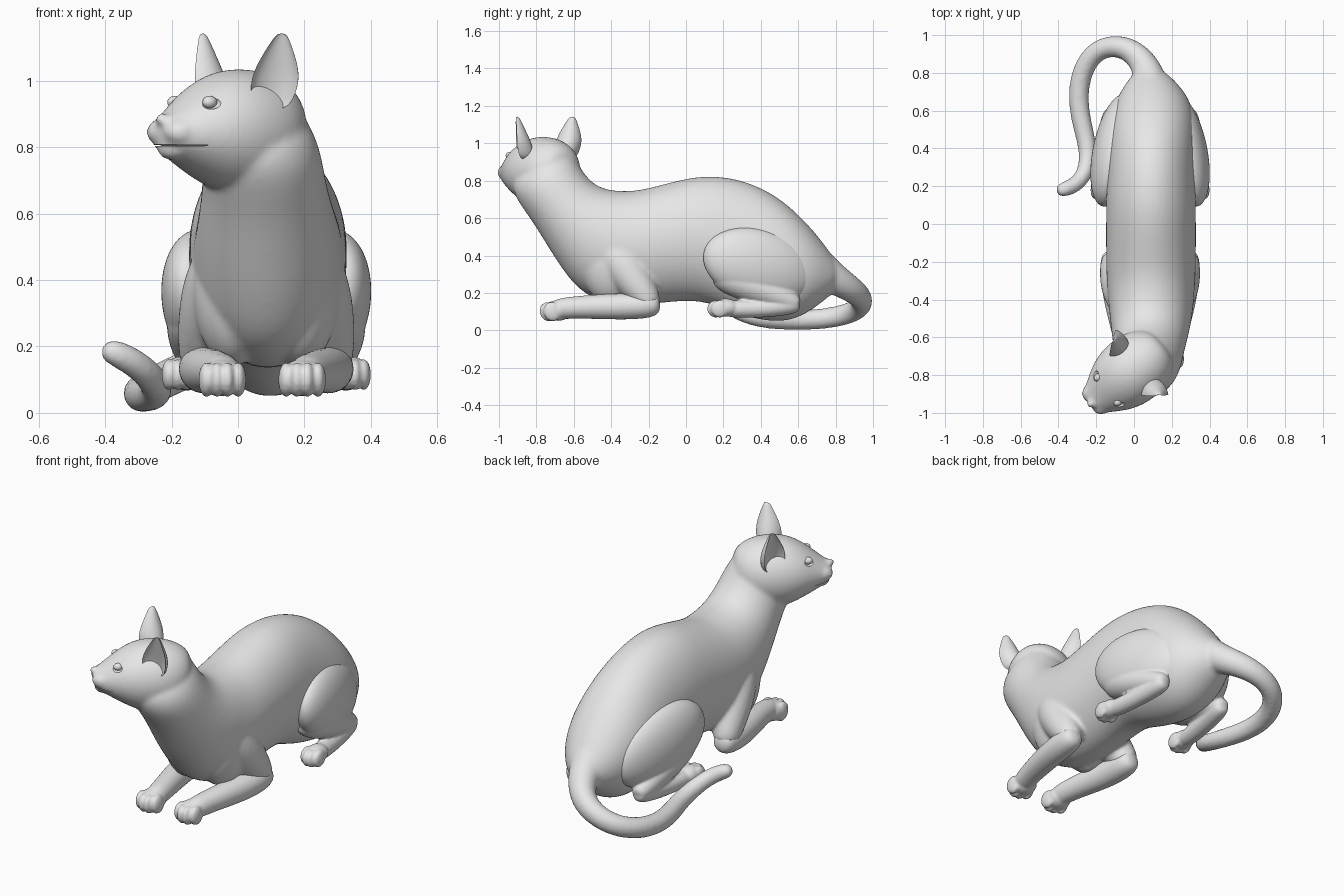
import bpy, bmesh, math
from mathutils import Vector, Matrix

if "Cube" in bpy.data.objects:
    bpy.data.objects.remove(bpy.data.objects["Cube"], do_unlink=True)

grey = bpy.data.materials.new("plain_grey")
grey.use_nodes = True
grey.diffuse_color = (0.8, 0.8, 0.8, 1)
grey.node_tree.nodes["Principled BSDF"].inputs["Base Color"].default_value = (0.8, 0.8, 0.8, 1)

CX = 0.085      # body centre line
Z = Vector((0, 0, 1))
FWD = Vector((-0.78, -0.63, 0)).normalized()    # where the head looks
LEFT = Vector((-FWD.y, FWD.x, 0))               # the head's own left


def head(f, l, z):
    return Vector((0.02, -0.75, z)) + FWD * f + LEFT * l


def head_matrix(f, l, z):
    m = Matrix((FWD, LEFT, Z)).transposed().to_4x4()
    m.translation = head(f, l, z)
    return m


def skin(bm, rings):
    """Join closed rings of points and cap both ends."""
    vs = [[bm.verts.new(p) for p in ring] for ring in rings]
    n = len(vs[0])
    for a, b in zip(vs, vs[1:]):
        for i in range(n):
            j = (i + 1) % n
            bm.faces.new((a[i], a[j], b[j], b[i]))
    bm.faces.new(vs[0][::-1])
    bm.faces.new(vs[-1])


def oval(c, u, v, n=24):
    return [c + u * math.cos(2 * math.pi * i / n) + v * math.sin(2 * math.pi * i / n)
            for i in range(n)]


def tube(bm, pts):
    """Round tube through (x, y, z, radius) points with rounded ends."""
    p = [(Vector(q[:3]), q[3]) for q in pts]
    d0 = (p[0][0] - p[1][0]).normalized()
    d1 = (p[-1][0] - p[-2][0]).normalized()
    p = [(p[0][0] + d0 * p[0][1] * 0.75, p[0][1] * 0.6)] + p
    p.append((p[-1][0] + d1 * p[-1][1] * 0.75, p[-1][1] * 0.6))
    rings = []
    for i, (c, r) in enumerate(p):
        t = (p[min(i + 1, len(p) - 1)][0] - p[max(i - 1, 0)][0]).normalized()
        u = t.cross(Z).normalized()
        rings.append(oval(c, u * r, u.cross(t) * r, 16))
    skin(bm, rings)


def ball(bm, radii, matrix):
    bmesh.ops.create_uvsphere(bm, u_segments=24, v_segments=14, radius=1,
                              matrix=matrix @ Matrix.Diagonal((*radii, 1)))


def make(name, bm, voxel=0, smooth=0, cutter=None, subdiv=2):
    """Turn a bmesh into a finished, optionally fused, smooth object."""
    bmesh.ops.recalc_face_normals(bm, faces=bm.faces)
    me = bpy.data.meshes.new(name)
    bm.to_mesh(me)
    bm.free()
    ob = bpy.data.objects.new(name, me)
    bpy.context.scene.collection.objects.link(ob)
    if subdiv:
        m = ob.modifiers.new("round", 'SUBSURF')
        m.levels = m.render_levels = subdiv
    if voxel:
        m = ob.modifiers.new("fuse", 'REMESH')
        m.mode = 'VOXEL'
        m.voxel_size = voxel
        m = ob.modifiers.new("soften", 'SMOOTH')
        m.factor, m.iterations = 0.5, smooth
    if cutter:
        m = ob.modifiers.new("carve", 'BOOLEAN')
        m.operation, m.solver, m.object = 'DIFFERENCE', 'EXACT', cutter
    bpy.context.view_layer.update()
    dg = bpy.context.evaluated_depsgraph_get()
    final = bpy.data.meshes.new_from_object(ob.evaluated_get(dg))
    ob.modifiers.clear()
    ob.data = final
    final.name = name
    final.materials.clear()
    final.materials.append(grey)
    for o in bpy.context.selected_objects:
        o.select_set(False)
    ob.select_set(True)
    bpy.context.view_layer.objects.active = ob
    bpy.ops.object.shade_smooth_by_angle(angle=math.radians(50))
    return ob


# Cutter for the eye sockets and the mouth line
bm = bmesh.new()
for s in (-1, 1):
    ball(bm, (0.032, 0.032, 0.021), head_matrix(0.215, s * 0.106, 0.935))
ball(bm, (0.115, 0.12, 0.0025), head_matrix(0.265, 0, 0.805))
cutter = make("face_cutter", bm, subdiv=0)
cutter.hide_render = True

# Torso and neck: top (y, z), bottom (y, z), centre x, half width
torso = [
    (-0.63, 0.99, -0.92, 0.83, 0.04, 0.13), (-0.60, 0.94, -0.93, 0.77, 0.055, 0.165),
    (-0.56, 0.86, -0.91, 0.70, 0.07, 0.182), (-0.50, 0.785, -0.82, 0.58, 0.08, 0.187),
    (-0.42, 0.75, -0.73, 0.43, 0.085, 0.205),
    (-0.33, 0.745, -0.64, 0.29, 0.09, 0.22), (-0.25, 0.75, -0.54, 0.18, 0.09, 0.23),
    (-0.15, 0.775, -0.36, 0.12, 0.09, 0.24), (0.0, 0.815, -0.12, 0.145, 0.09, 0.24),
    (0.12, 0.83, 0.08, 0.165, 0.09, 0.24), (0.28, 0.815, 0.25, 0.09, 0.09, 0.235),
    (0.45, 0.745, 0.42, 0.045, 0.095, 0.235), (0.58, 0.645, 0.55, 0.045, 0.10, 0.225),
    (0.70, 0.515, 0.65, 0.09, 0.10, 0.19), (0.79, 0.39, 0.74, 0.16, 0.09, 0.12),
    (0.83, 0.33, 0.79, 0.20, 0.085, 0.07)]
bm = bmesh.new()
rings = []
for ty, tz, by, bz, x, w in torso:
    top, bot = Vector((x, ty, tz)), Vector((x, by, bz))
    rings.append(oval((top + bot) / 2, Vector((w, 0, 0)), (top - bot) / 2))
skin(bm, rings)

# Head: distance forward, half width, top z, bottom z
skull = [(-0.18, 0.08, 0.95, 0.78), (-0.13, 0.14, 1.0, 0.71), (-0.06, 0.178, 1.03, 0.67),
         (0.03, 0.188, 1.04, 0.655), (0.11, 0.18, 1.027, 0.672), (0.18, 0.155, 0.99, 0.71),
         (0.235, 0.122, 0.948, 0.74), (0.28, 0.094, 0.912, 0.768), (0.31, 0.07, 0.893, 0.785),
         (0.325, 0.035, 0.88, 0.815)]
skin(bm, [oval(head(f, 0, (t + b) / 2), LEFT * w, Z * (t - b) / 2) for f, w, t, b in skull])

# Muzzle pads, nose and chin
for s in (-1, 1):
    ball(bm, (0.055, 0.05, 0.042), head_matrix(0.28, s * 0.042, 0.845))
ball(bm, (0.025, 0.024, 0.018), head_matrix(0.32, 0, 0.885))
ball(bm, (0.045, 0.055, 0.03), head_matrix(0.275, 0, 0.79))

# Shoulders and upper front legs
for s in (-1, 1):
    ball(bm, (0.125, 0.17, 0.24), Matrix.Translation((CX + s * 0.1, -0.4, 0.38)))
    tube(bm, [(CX + s * 0.11, -0.4, 0.44, 0.125), (CX + s * 0.152, -0.31, 0.31, 0.12),
              (CX + s * 0.193, -0.205, 0.165, 0.078)])

# Tail curling round to the right
tube(bm, [(0.09, 0.68, 0.36, 0.11), (0.085, 0.77, 0.29, 0.09), (0.05, 0.86, 0.235, 0.075),
          (-0.02, 0.925, 0.19, 0.066), (-0.11, 0.947, 0.15, 0.06), (-0.2, 0.92, 0.11, 0.058),
          (-0.27, 0.83, 0.075, 0.057), (-0.3, 0.69, 0.056, 0.055), (-0.28, 0.54, 0.053, 0.053),
          (-0.24, 0.4, 0.06, 0.05), (-0.25, 0.28, 0.095, 0.047), (-0.305, 0.205, 0.15, 0.044),
          (-0.38, 0.18, 0.185, 0.042)])
make("body", bm, 0.011, 9, cutter)
bpy.data.objects.remove(cutter, do_unlink=True)


def toes(bm, x, y, z, gap, radii):
    """Four toes in a row under a rounded paw."""
    for i, back in enumerate((0.02, 0, 0, 0.02)):
        ball(bm, radii, Matrix.Translation((x + (i - 1.5) * gap, y + back, z))
             @ Matrix.Rotation(0.35, 4, 'X'))
    ball(bm, (gap * 2.1, 0.075, radii[2] * 1.05), Matrix.Translation((x, y + 0.05, z + 0.006)))


for s, side in ((-1, "right"), (1, "left")):
    # Forearm and paw
    bm = bmesh.new()
    tube(bm, [(CX + s * 0.197, -0.19, 0.135, 0.072), (CX + s * 0.19, -0.32, 0.127, 0.072),
              (CX + s * 0.165, -0.46, 0.127, 0.068), (CX + s * 0.135, -0.6, 0.122, 0.06),
              (CX - 0.006 + s * 0.122, -0.68, 0.115, 0.058)])
    toes(bm, CX - 0.012 + s * 0.12, -0.735, 0.1, 0.032, (0.024, 0.048, 0.053))
    make(side + "_foreleg", bm, 0.007, 4)

    # Thigh, shin, hind foot and toes
    bm = bmesh.new()
    ball(bm, (0.115, 0.315, 0.2), Matrix.Translation((CX + s * 0.19, 0.39, 0.345))
         @ Matrix.Rotation(s * 0.2, 4, 'Z') @ Matrix.Rotation(-0.25, 4, 'X'))
    tube(bm, [(CX + s * 0.205, 0.22, 0.29, 0.1), (CX + s * 0.21, 0.38, 0.225, 0.09),
              (CX + s * 0.205, 0.57, 0.15, 0.056)])
    tube(bm, [(CX + s * 0.205, 0.57, 0.135, 0.053), (CX + s * 0.23, 0.4, 0.112, 0.047),
              (CX + s * 0.25, 0.23, 0.115, 0.05)])
    toes(bm, CX + s * 0.255, 0.16, 0.115, 0.026, (0.021, 0.048, 0.047))
    make(side + "_hind_leg", bm, 0.007, 4)

    # Ear: scooped shell, crescent in section
    bm = bmesh.new()
    opening = (FWD * 0.6 + LEFT * s * 0.8).normalized()
    across = opening.cross(Z)
    base, tip = head(0.01, s * 0.135, 0.91), head(0.01, s * 0.19, 1.143)
    rings = []
    for t, w, d in ((0, 0.05, 0.08), (0.2, 0.07, 0.1), (0.45, 0.075, 0.085),
                    (0.7, 0.052, 0.055), (0.9, 0.028, 0.032), (1, 0.014, 0.016)):
        c = base.lerp(tip, t) + opening * d * 0.4
        arc = [math.pi * i / 8 for i in range(9)]
        outer = [c + across * w * math.cos(a) - opening * d * math.sin(a) for a in arc]
        inner = [c + across * w * math.cos(a) - opening * d * 0.55 * math.sin(a)
                 for a in arc[-2:0:-1]]
        rings.append(outer + inner)
    skin(bm, rings)
    make(side + "_ear", bm)

    # Eyeball set into its socket
    bm = bmesh.new()
    ball(bm, (0.024, 0.02, 0.019), head_matrix(0.203, s * 0.084, 0.935))
    make(side + "_eye", bm, subdiv=1)
